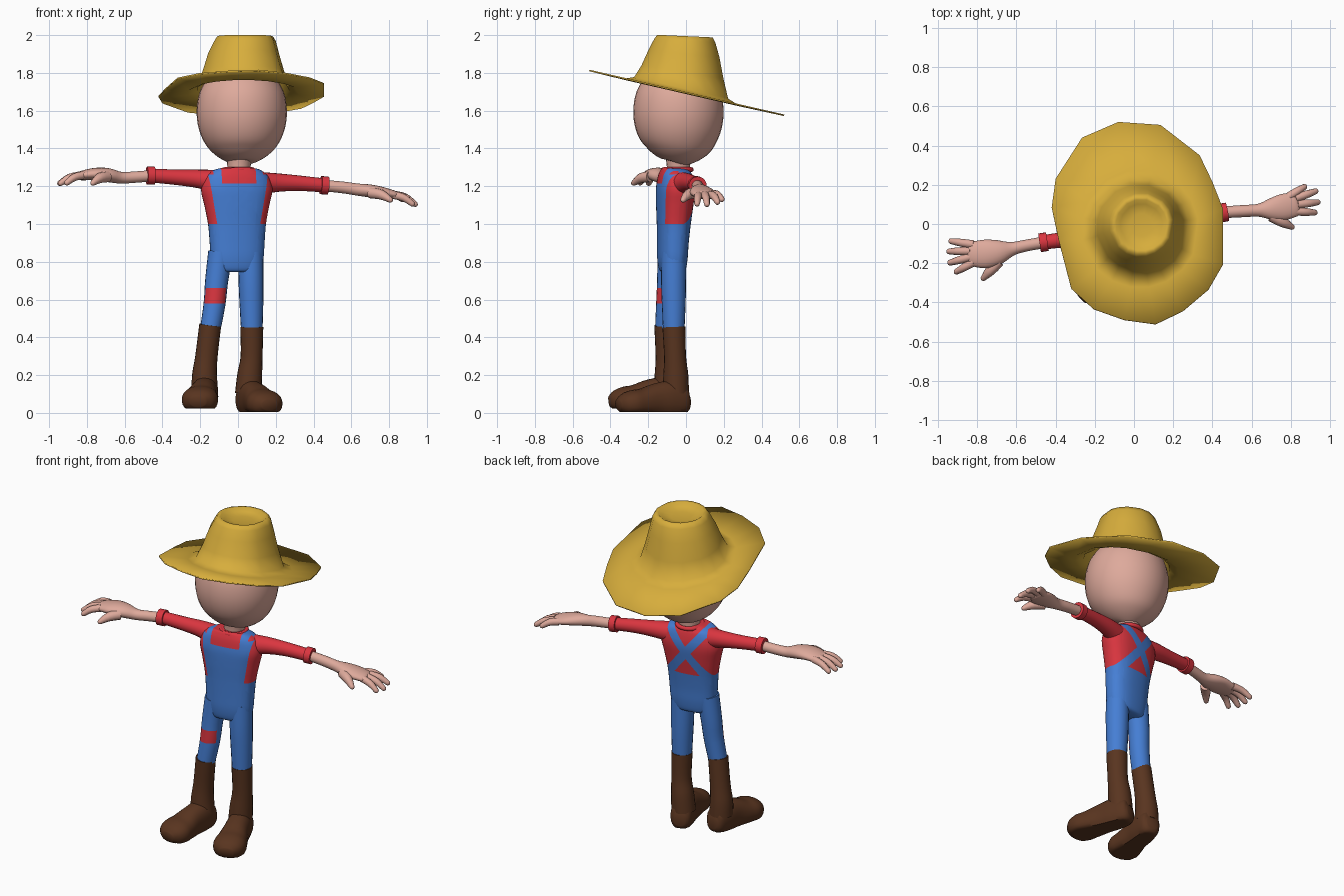
import bpy, bmesh, math
from mathutils import Vector

cube = bpy.data.objects.get("Cube")
if cube:
    bpy.data.objects.remove(cube, do_unlink=True)


def material(name, *rgb):
    m = bpy.data.materials.new(name)
    m.use_nodes = True
    m.diffuse_color = (*rgb, 1)
    m.node_tree.nodes["Principled BSDF"].inputs["Base Color"].default_value = (*rgb, 1)
    return m


straw = material("straw yellow", .68, .42, .045)
skin = material("skin", .73, .4, .33)
red = material("shirt red", .7, .036, .05)
blue = material("denim blue", .06, .21, .66)
brown = material("boot brown", .1, .035, .014)


def finish(name, bm, mats, angle=50):
    """Turn a bmesh into a smooth shaded object."""
    bmesh.ops.recalc_face_normals(bm, faces=bm.faces[:])
    mesh = bpy.data.meshes.new(name)
    bm.to_mesh(mesh)
    bm.free()
    for m in mats:
        mesh.materials.append(m)
    ob = bpy.data.objects.new(name, mesh)
    bpy.context.collection.objects.link(ob)
    bpy.ops.object.select_all(action='DESELECT')
    ob.select_set(True)
    bpy.context.view_layer.objects.active = ob
    bpy.ops.object.shade_smooth_by_angle(angle=math.radians(angle))
    return ob


def skin_rings(bm, rings, cap_start=True):
    """Bridge rings of coordinates with quads and cap the end."""
    vs = [[bm.verts.new(p) for p in ring] for ring in rings]
    n = len(vs[0])
    for a, b in zip(vs, vs[1:]):
        for i in range(n):
            j = (i + 1) % n
            bm.faces.new((a[i], a[j], b[j], b[i]))
    if cap_start:
        bm.faces.new(vs[0][::-1])
    bm.faces.new(vs[-1])


def interpolate(st, sub):
    """Catmull-Rom through stations of (x, y, z, width, depth)."""
    out = []
    for i in range(len(st) - 1):
        p0, p1, p2, p3 = st[max(i - 1, 0)], st[i], st[i + 1], st[min(i + 2, len(st) - 1)]
        for k in range(sub):
            t = k / sub
            out.append([.5 * (2 * b + (c - a) * t + (2 * a - 5 * b + 4 * c - d) * t * t
                              + (3 * b - a - 3 * c + d) * t ** 3)
                        for a, b, c, d in zip(p0, p1, p2, p3)])
    return out + [list(st[-1])]


def loft(stations, ref=(0, 0, 1), n=20, power=2.0, sub=4, round_end=False):
    """Elliptical tube along stations, returned as a bmesh."""
    st = interpolate([s if len(s) == 5 else (*s, s[3]) for s in stations], sub)
    if round_end:
        tip = Vector(st[-1][:3])
        d = (tip - Vector(st[-2][:3])).normalized()
        a, b = st[-1][3:]
        for ang in (.5, 1.0, 1.4):
            st.append([*(tip + d * b * math.sin(ang)), a * math.cos(ang), b * math.cos(ang)])
    rings = []
    for i, s in enumerate(st):
        T = (Vector(st[min(i + 1, len(st) - 1)][:3]) - Vector(st[max(i - 1, 0)][:3])).normalized()
        side = Vector(ref).cross(T).normalized()
        up = T.cross(side)
        ring = []
        for k in range(n):
            t = 2 * math.pi * k / n
            c, q = math.cos(t), math.sin(t)
            c = math.copysign(abs(c) ** (2 / power), c)
            q = math.copysign(abs(q) ** (2 / power), q)
            ring.append(Vector(s[:3]) + side * c * s[3] + up * q * s[4])
        rings.append(ring)
    bm = bmesh.new()
    skin_rings(bm, rings)
    return bm


def cut(bm, co, no):
    bmesh.ops.bisect_plane(bm, geom=bm.verts[:] + bm.edges[:] + bm.faces[:],
                           plane_co=co, plane_no=no)


Y = (0, 1, 0)

# Torso: shirt and overalls on one surface, cut along the cloth borders
bm = loft([(0, -.012, .745, .1, .05), (0, -.012, .76, .126, .067), (0, -.012, .82, .14, .077),
           (0, -.01, .9, .146, .08), (0, -.005, 1, .154, .086), (0, 0, 1.1, .173, .094),
           (0, .004, 1.18, .19, .098), (0, .004, 1.24, .175, .09), (0, .006, 1.275, .142, .08),
           (0, .008, 1.292, .1, .07), (0, .008, 1.3, .06, .05)], Y, n=36, power=2.4)
WAIST, BIB, BUCKLE, FLARE, BACK_MID = 1.0, 1.215, 1.262, .17, 1.14
STRAP_N = Vector((.773, 0, -.635))
for z in (WAIST, BIB, BUCKLE):
    cut(bm, (0, 0, z), (0, 0, 1))
cut(bm, (0, 0, 0), Y)
for s in (-1, 1):
    n = Vector((s * STRAP_N.x, 0, STRAP_N.z))
    cut(bm, (s * .115, 0, WAIST), (s, 0, -FLARE))
    for x in (.092, .132):
        cut(bm, (s * x, 0, 0), (1, 0, 0))
    for w in (-.026, .026):
        cut(bm, Vector((0, 0, BACK_MID)) + n * w, n)


def is_denim(c):
    x = abs(c.x)
    if c.z < WAIST:
        return True
    if c.y < 0:
        if c.z > BUCKLE:
            return .092 < x < .132
        return x < .115 + FLARE * (c.z - WAIST) and (c.z < BIB or x > .092)
    return any(abs(s * STRAP_N.x * c.x + STRAP_N.z * (c.z - BACK_MID)) < .026 for s in (-1, 1))


for f in bm.faces:
    f.material_index = int(is_denim(f.calc_center_median()))
torso = finish("torso", bm, [red, blue])
torso.location = (-.006, -.06, 0)
torso.rotation_euler.z = math.radians(8.5)

bpy.ops.mesh.primitive_torus_add(major_segments=28, minor_segments=8, major_radius=.073,
                                 minor_radius=.013, location=(.003, -.045, 1.288))
collar = bpy.context.object
collar.name = "collar"
collar.data.materials.append(red)
bpy.ops.object.shade_smooth()

# Trouser legs, with a knee patch on the right one
finish("left_trouser_leg", loft([(.068, -.064, .85, .066), (.069, -.066, .7, .066),
                                 (.071, -.065, .58, .063), (.073, -.065, .44, .057)], Y), [blue])
bm = loft([(-.092, -.085, .85, .066), (-.113, -.092, .7, .061),
           (-.124, -.1, .58, .058), (-.147, -.11, .44, .054)], Y)
for z in (.58, .66):
    cut(bm, (0, 0, z), (0, 0, 1))
cut(bm, (0, -.12, 0), Y)
for f in bm.faces:
    c = f.calc_center_median()
    f.material_index = int(.58 < c.z < .66 and c.y < -.12)
finish("right_trouser_leg", bm, [blue, red])


# Boots: shaft plus a foot lofted from heel to toe
def boot(side, shaft, heel, toe, floor):
    finish(side + "_boot_shaft", loft(shaft, Y), [brown])
    d = Vector((toe[0] - heel[0], toe[1] - heel[1]))
    steps = [(0, .06, .035, .035), (.06, .06, .06, .075), (.25, .07, .07, .095),
             (.45, .065, .074, .088), (.65, .052, .088, .074), (.8, .046, .096, .07),
             (.92, .042, .08, .055), (1, .038, .042, .028)]
    bm = loft([(heel[0] + d.x * t, heel[1] + d.y * t, z + floor, w, h) for t, z, w, h in steps],
              n=24, power=2.3)
    for v in bm.verts:
        v.co.z = max(v.co.z, floor)
    finish(side + "_boot_foot", bm, [brown])


boot("left", [(.073, -.064, .455, .061), (.072, -.058, .3, .058), (.062, -.054, .2, .066),
              (.054, -.054, .1, .07)], (.035, .014), (.168, -.36), .004)
boot("right", [(-.147, -.11, .465, .058), (-.167, -.102, .3, .059), (-.177, -.1, .2, .066),
               (-.176, -.1, .12, .07)], (-.163, -.03), (-.212, -.405), .022)


# Arms: sleeve, cuff, forearm with palm, and five fingers
def arm(side, sleeve, cuff, forearm, fingers):
    finish(side + "_sleeve", loft(sleeve), [red])
    finish(side + "_cuff", loft(cuff, sub=1), [red])
    finish(side + "_forearm_and_palm", loft(forearm, round_end=True), [skin])
    names = ("little_finger", "ring_finger", "middle_finger", "index_finger", "thumb")
    for name, (base, tip) in zip(names, fingers):
        k = 1.35 if name == "thumb" else 1
        b, t = Vector(base), Vector(tip)
        mid = b.lerp(t, .5) + Vector((0, 0, .012))
        end = t + (mid - t).normalized() * .012
        finish(side + "_" + name, loft([(*b, .022 * k), (*mid, .02 * k), (*end, .015)],
                                       n=10, sub=3, round_end=True), [skin])


arm("left",
    [(.1, -.03, 1.213, .064), (.2, .005, 1.219, .05), (.32, .032, 1.216, .041), (.45, .057, 1.205, .037)],
    [(.438, .055, 1.206, .048), (.476, .062, 1.203, .048)],
    [(.46, .06, 1.203, .03), (.56, .066, 1.193, .031), (.635, .07, 1.182, .033, .032),
     (.7, .076, 1.175, .055, .034), (.76, .086, 1.167, .067, .03), (.82, .1, 1.155, .062, .024)],
    [((.79, .14, 1.16), (.878, .195, 1.125)), ((.825, .132, 1.155), (.936, .17, 1.11)),
     ((.835, .1, 1.154), (.947, .112, 1.098)), ((.825, .065, 1.153), (.932, .058, 1.1)),
     ((.7, .042, 1.165), (.815, -.02, 1.122))])
arm("right",
    [(-.1, -.065, 1.223, .064), (-.2, -.062, 1.238, .05), (-.32, -.075, 1.247, .041), (-.45, -.092, 1.256, .037)],
    [(-.442, -.09, 1.256, .048), (-.482, -.096, 1.256, .048)],
    [(-.46, -.094, 1.255, .03), (-.55, -.11, 1.248, .03), (-.62, -.126, 1.245, .035, .031),
     (-.69, -.143, 1.259, .062, .037), (-.76, -.153, 1.264, .073, .033), (-.83, -.152, 1.256, .062, .025)],
    [((-.82, -.105, 1.258), (-.943, -.086, 1.215)), ((-.835, -.138, 1.258), (-.953, -.14, 1.21)),
     ((-.835, -.168, 1.258), (-.948, -.2, 1.21)), ((-.82, -.195, 1.258), (-.914, -.248, 1.212)),
     ((-.69, -.19, 1.25), (-.775, -.284, 1.212))])

# Neck and egg-shaped head
finish("neck", loft([(.003, -.04, 1.25, .062), (.005, -.04, 1.31, .062), (.01, -.04, 1.4, .075)], Y), [skin])
finish("head", loft([(.02, -.055, 1.322, .02), (.02, -.052, 1.332, .08), (.02, -.047, 1.37, .145),
                     (.02, -.042, 1.425, .194), (.02, -.04, 1.505, .228), (.02, -.04, 1.6, .239),
                     (.02, -.04, 1.7, .222), (.02, -.04, 1.78, .172), (.02, -.04, 1.825, .1),
                     (.02, -.04, 1.838, .02)], Y, n=32), [skin])

# Straw hat: uneven tilted brim rising into a dented crown
SLOPE = -.23
outline = [(-.08, .52), (.135, .505), (.335, .35), (.4, .215), (.455, .075), (.455, -.205),
           (.38, -.335), (.25, -.445), (.11, -.512), (-.05, -.49), (-.205, -.435),
           (-.32, -.33), (-.385, -.08), (-.42, .085), (-.4, .23), (-.265, .44)]
rings = [[(x, y, 1.695 + SLOPE * y) for x, y in outline]]
angles = [math.atan2(y, x - .03) for x, y in outline]
crown = [(.3, -.025, 1.692, 1), (.25, -.025, 1.712, 1), (.217, -.018, 1.8, .7),
         (.187, -.01, 1.9, .45), (.161, -.006, 1.968, .25), (.147, -.005, 1.991, .2),
         (.132, -.005, 1.99, .2), (.11, -.005, 1.973, .2), (.06, -.005, 1.964, .2)]
for r, cy, z, k in crown:
    ring = []
    for a in angles:
        x, y = .03 + r * math.cos(a), cy + r * math.sin(a)
        ring.append((x + (.008 if z > 1.95 else 0), y, z + k * SLOPE * y))
    rings.append(ring)
bm = bmesh.new()
skin_rings(bm, rings, cap_start=False)
hat = finish("straw_hat", bm, [straw], 80)
shell = hat.modifiers.new("thickness", 'SOLIDIFY')
shell.thickness = .008
shell.offset = 0
